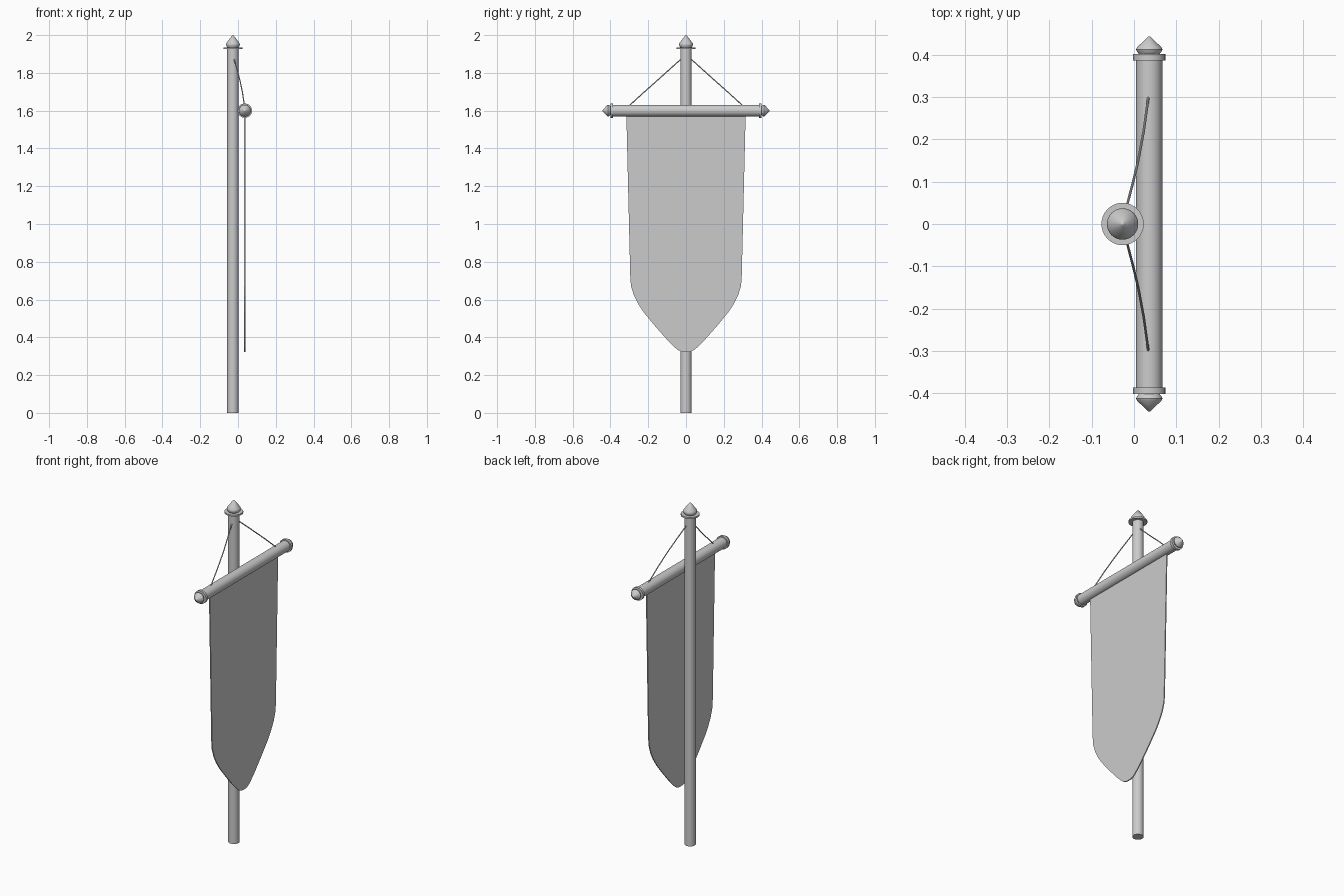
import bpy, bmesh, math
from mathutils import Matrix, Vector

if "Cube" in bpy.data.objects:
    bpy.data.objects.remove(bpy.data.objects["Cube"])

grey = bpy.data.materials.new("light grey")
grey.diffuse_color = (0.6, 0.6, 0.6, 1)
grey.use_nodes = True
grey.node_tree.nodes["Principled BSDF"].inputs["Base Color"].default_value = grey.diffuse_color

POLE_X, BAR_X, BAR_Z = -0.027, 0.036, 1.60


def finish(name, bm, smooth=True):
    bmesh.ops.recalc_face_normals(bm, faces=bm.faces)
    me = bpy.data.meshes.new(name)
    bm.to_mesh(me)
    bm.free()
    me.materials.append(grey)
    ob = bpy.data.objects.new(name, me)
    bpy.context.collection.objects.link(ob)
    if smooth:
        bpy.ops.object.select_all(action='DESELECT')
        ob.select_set(True)
        bpy.context.view_layer.objects.active = ob
        bpy.ops.object.shade_smooth_by_angle(angle=math.radians(35))
    return ob


def lathe(name, profile, matrix, n=32):
    """Spin a (radius, height) profile around z, then place it."""
    bm = bmesh.new()
    verts = [bm.verts.new((r, 0, h)) for r, h in profile]
    edges = [bm.edges.new(p) for p in zip(verts, verts[1:])]
    bmesh.ops.spin(bm, geom=verts + edges, cent=(0, 0, 0), axis=(0, 0, 1),
                   angle=math.tau, steps=n, use_merge=True)
    bmesh.ops.remove_doubles(bm, verts=bm.verts, dist=1e-5)
    bm.transform(matrix)
    return finish(name, bm)


# Upright pole and its finial
at_pole = Matrix.Translation((POLE_X, 0, 0))
lathe("pole", [(0, 0), (0.03, 0), (0.03, 1.93), (0, 1.93)], at_pole)
lathe("pole_finial", [(0, 1.926), (0.05, 1.926), (0.05, 1.935), (0.03, 1.935),
                      (0.035, 1.943), (0.037, 1.951), (0.034, 1.959),
                      (0.004, 1.998), (0, 2.0)], at_pole)

# Crossbar with a collar and pointed cap at each end
at_bar = Matrix.Translation((BAR_X, 0, BAR_Z))
lathe("crossbar", [(0, -0.39), (0.031, -0.39), (0.031, 0.39), (0, 0.39)],
      at_bar @ Matrix.Rotation(math.pi / 2, 4, 'X'))
for side, label in ((1, "left"), (-1, "right")):
    lathe("crossbar_cap_" + label,
          [(0, 0.386), (0.038, 0.386), (0.038, 0.401), (0.024, 0.401),
           (0.029, 0.407), (0.031, 0.412), (0.029, 0.417),
           (0.003, 0.442), (0, 0.443)],
          at_bar @ Matrix.Rotation(-side * math.pi / 2, 4, 'X'))

# Hanging cloth: half outline mirrored, then thickened
half = [(0.316, 1.59), (0.295, 0.72), (0.291, 0.67), (0.275, 0.62),
        (0.252, 0.575), (0.222, 0.53), (0.16, 0.455), (0.10, 0.387),
        (0.06, 0.347), (0.04, 0.331), (0.02, 0.323)]
outline = half + [(-y, z) for y, z in reversed(half)]
bm = bmesh.new()
face = bm.faces.new([bm.verts.new((BAR_X - 0.003, y, z)) for y, z in outline])
ext = bmesh.ops.extrude_face_region(bm, geom=[face])
bmesh.ops.translate(bm, vec=(0.006, 0, 0),
                    verts=[v for v in ext["geom"] if isinstance(v, bmesh.types.BMVert)])
finish("banner_cloth", bm, smooth=False)


# Cords from the pole to the crossbar
def cord(name, points, radius=0.003, n=8):
    bm = bmesh.new()
    rings = []
    pts = [Vector(p) for p in points]
    for i, p in enumerate(pts):
        d = (pts[min(i + 1, len(pts) - 1)] - pts[max(i - 1, 0)]).normalized()
        u = d.cross(Vector((1, 0, 0))).normalized()
        w = d.cross(u)
        rings.append([bm.verts.new(p + radius * (u * math.cos(a) + w * math.sin(a)))
                      for a in (math.tau * k / n for k in range(n))])
    for a, b in zip(rings, rings[1:]):
        for k in range(n):
            j = (k + 1) % n
            bm.faces.new((a[k], a[j], b[j], b[k]))
    bm.faces.new(rings[0])
    bm.faces.new(rings[-1])
    finish(name, bm)


for side, label in ((1, "left"), (-1, "right")):
    cord("cord_" + label, [(-0.024, side * 0.012, 1.885), (-0.015, side * 0.05, 1.852),
                           (-0.002, side * 0.10, 1.807), (0.010, side * 0.15, 1.762),
                           (0.023, side * 0.22, 1.70), (0.034, side * 0.30, 1.627)])
